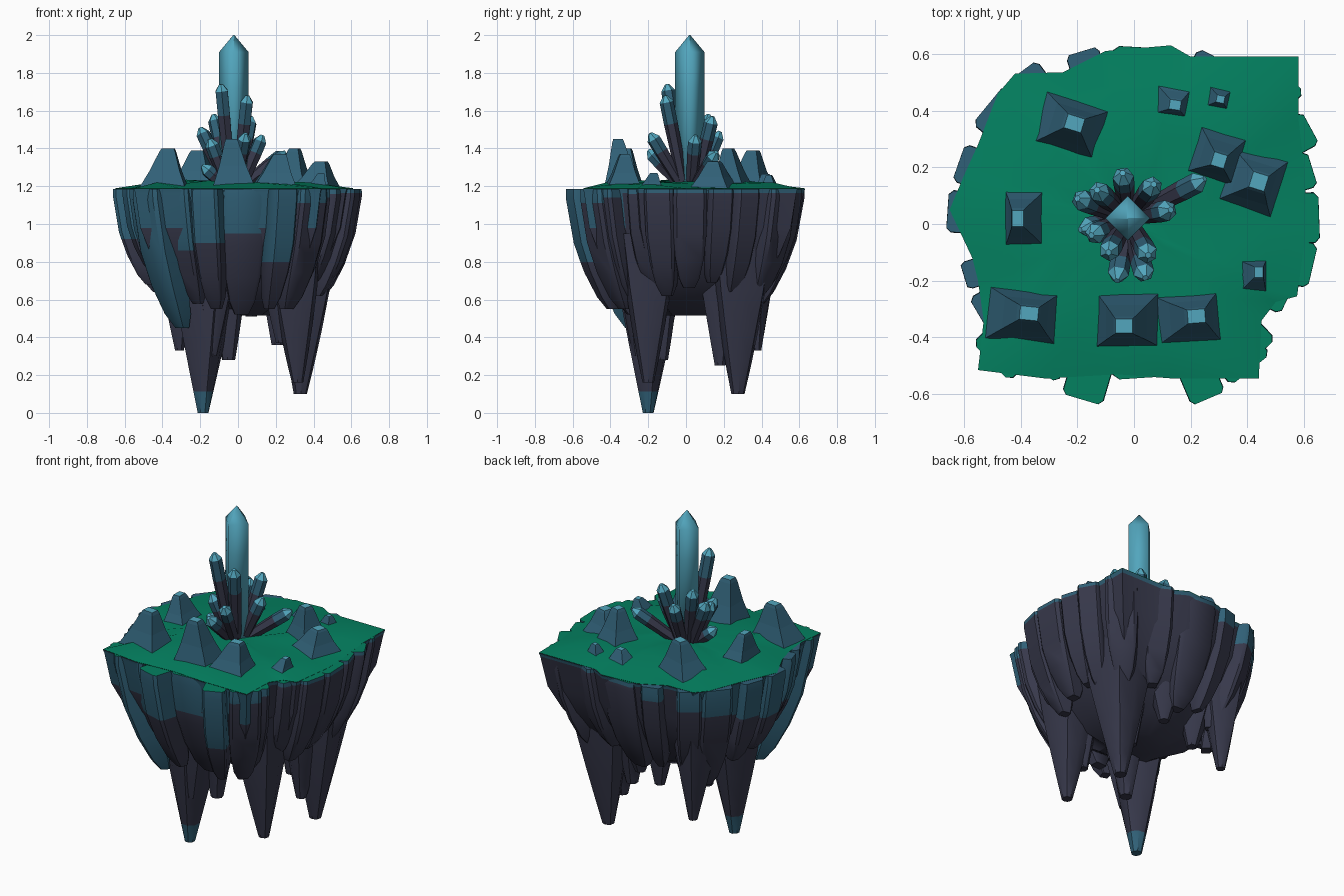
import bpy, bmesh, math, random
from mathutils import Vector

if "Cube" in bpy.data.objects:
    bpy.data.objects.remove(bpy.data.objects["Cube"])

random.seed(4)

def material(name, rgb):
    m = bpy.data.materials.new(name)
    m.diffuse_color = (*rgb, 1)
    m.use_nodes = True
    m.node_tree.nodes["Principled BSDF"].inputs["Base Color"].default_value = m.diffuse_color
    return m

MATS = [material("grass green", (0.001, 0.22, 0.118)),
        material("blue rock", (0.030, 0.118, 0.185)),
        material("dark rock", (0.038, 0.040, 0.07)),
        material("pale crystal", (0.085, 0.38, 0.51))]
GREEN, BLUE, DARK, PALE = range(4)

def loft(name, rings, rule, smooth=35):
    """Skin closed rings of equal length, cap both ends, colour faces by rule(band, centre)."""
    bm = bmesh.new()
    vs = [[bm.verts.new(p) for p in r] for r in rings]
    n = len(rings[0])
    band = {}
    for i in range(len(vs) - 1):
        for j in range(n):
            k = (j + 1) % n
            band[bm.faces.new((vs[i][j], vs[i][k], vs[i + 1][k], vs[i + 1][j]))] = i
    band[bm.faces.new(vs[0])] = -1
    band[bm.faces.new(vs[-1])] = len(vs) - 1
    for f, b in band.items():
        f.material_index = rule(b, f.calc_center_median())
    bmesh.ops.recalc_face_normals(bm, faces=bm.faces[:])
    me = bpy.data.meshes.new(name)
    bm.to_mesh(me)
    bm.free()
    for m in MATS:
        me.materials.append(m)
    if smooth:
        me.polygons.foreach_set("use_smooth", [True] * len(me.polygons))
        me.set_sharp_from_angle(angle=math.radians(smooth))
    ob = bpy.data.objects.new(name, me)
    bpy.context.collection.objects.link(ob)
    return ob

# Island outline, seen from the top
OUT = [(.61, .0), (.575, -.255), (.50, -.275), (.45, -.34), (.44, -.545), (.14, -.545),
       (-.06, -.53), (-.31, -.545), (-.55, -.515), (-.53, -.34), (-.55, -.20), (-.57, -.12),
       (-.65, .05), (-.60, .17), (-.55, .28), (-.48, .46), (-.42, .53), (-.25, .535),
       (-.10, .61), (.13, .63), (.20, .59), (.58, .59), (.58, .37), (.60, .2)]

def outline(s, z, jitter=0):
    return [(x * s, y * s, z + random.uniform(-jitter, jitter)) for x, y in OUT]

# Rock core
def core_colour(b, c):
    if b == 0:
        return BLUE
    return BLUE if b == 1 and (-.4 * c.x - c.y > .15 or c.x < -.35) else DARK

loft("island_core", [outline(s, z) for s, z in
     [(1, 1.185), (.99, 1.165), (.94, .98), (.84, .84), (.71, .71), (.52, .60), (.28, .515)]],
     core_colour)

# Grass surface
loft("grass_top", [outline(.97, 1.17), outline(1, 1.189), outline(.78, 1.208, .015),
     outline(.5, 1.22, .015), outline(.22, 1.222, .006), outline(.03, 1.215)],
     lambda b, c: GREEN, 50)

SECTION = [(1, .8), (.8, 1), (-.8, 1), (-1, .8), (-1, -.8), (-.8, -1), (.8, -1), (1, -.8)]

# Rock columns hanging around the rim: x, y, half width, tip height, height where blue ends
RIM = [(-.16, -.54, .075, .55, .90), (-.29, -.45, .075, .58, .86), (.03, -.46, .11, .52, .95),
       (.23, -.54, .065, .55, .80), (.36, -.45, .09, .55, 1.11), (-.445, -.43, .095, .45, .45),
       (-.475, -.28, .07, .70, .88), (-.52, -.16, .05, .74, .92), (-.575, .04, .075, .68, .92),
       (-.54, .19, .07, .64, .96), (-.45, .37, .09, .50, 1.02), (-.35, .47, .07, .58, 1.06),
       (-.16, .53, .06, .62, 1.10), (.03, .54, .11, .58, 1.16), (.26, .51, .08, .66, 1.165),
       (.48, .47, .09, .62, 1.165), (.55, .30, .065, .62, 1.165), (.55, .17, .065, .69, 1.165),
       (.57, .02, .09, .66, 1.165), (.55, -.13, .08, .62, 1.165), (.385, -.40, .08, .62, 1.14),
       (.47, -.22, .07, .66, 1.16)]

def rim_column(x, y, w, tip, blue):
    d = Vector((x, y)).normalized()
    side = Vector((-d.y, d.x))
    span = 1.186 - tip
    stops = [(0, .97), (.08, 1), (.45, .98), (.7, .84), (.9, .6), (1, .32)]
    blue_t = (1.186 - blue) / span
    if blue_t < .99:                       # extra ring where the colour changes
        for (t0, s0), (t1, s1) in zip(stops, stops[1:]):
            if t0 < blue_t < t1:
                stops.append((blue_t, s0 + (s1 - s0) * (blue_t - t0) / (t1 - t0)))
                break
        stops.sort()
    rings = []
    for t, s in stops:
        z = 1.186 - t * span
        c = Vector((x, y)) - d * .34 * (1.186 - z) ** 1.6
        rings.append([(*(c + d * a * .085 * s + side * b * w * s), z) for a, b in SECTION])
    top_green = y < -.39 or x > .45 or (y > .5 and abs(x) < .1)
    loft("rim_column", rings,
         lambda b, c: (GREEN if top_green else BLUE) if b == -1 else
         (BLUE if c.z > blue - .001 else DARK), 40)

for col in RIM:
    rim_column(*col)

# Long stalactites: top x, y, tip x, y, z, top radius, tip radius
SPIKES = [(-.17, -.19, -.185, -.2, 0, .20, .03), (-.05, -.13, -.05, -.13, .28, .13, .035),
          (-.13, -.25, -.14, -.25, .3, .15, .03), (.36, .29, .33, .275, .10, .19, .035),
          (.30, .2, .30, .18, .25, .15, .03), (.22, .24, .21, .22, .36, .13, .035),
          (.29, -.20, .315, -.2, .16, .17, .03), (.23, -.2, .23, -.17, .37, .14, .03),
          (-.32, .36, -.31, .375, .33, .13, .025), (-.22, .28, -.2, .26, .48, .15, .03),
          (.08, .36, .07, .34, .51, .16, .03)]

for tx, ty, bx, by, bz, r0, r1 in SPIKES:
    rings, spin = [], random.uniform(0, 1)
    for t in (0, .35, .6, .8, .88, 1):
        r = r0 + (r1 - r0) * t ** 1.25
        rings.append([(tx + (bx - tx) * t + r * math.cos(spin + k * math.tau / 8) * (1 + .12 * (-1) ** k * (1 - t)),
                       ty + (by - ty) * t + r * math.sin(spin + k * math.tau / 8) * (1 + .12 * (-1) ** k * (1 - t)),
                       .95 + (bz - .95) * t) for k in range(8)])
    loft("stalactite", rings, lambda b, c: BLUE if c.z < .12 and c.x < 0 else DARK, 40)

# Rock mounds on the grass: centre x, y, half sizes, turn, peak x, y, z
MOUNDS = [(-.225, .34, .11, .09, -.3, -.21, .355, 1.39), (-.38, .02, .07, .10, 0, -.41, .02, 1.36),
          (-.395, -.325, .115, .085, -.1, -.37, -.315, 1.40), (-.02, -.335, .105, .09, 0, -.035, -.36, 1.45),
          (.185, -.335, .11, .085, .08, .22, -.325, 1.37), (.41, -.19, .055, .065, 0, .44, -.17, 1.27),
          (.29, .245, .085, .085, -.3, .30, .225, 1.40), (.41, .15, .10, .10, -.3, .44, .15, 1.33),
          (.13, .435, .07, .06, -.15, .145, .42, 1.265), (.295, .445, .05, .045, -.2, .305, .44, 1.26)]

for cx, cy, hx, hy, turn, px, py, pz in MOUNDS:
    rings = []
    for t, s in [(0, 1.15), (.5, .68), (.93, .36), (1, .28)]:
        ring = []
        for a, b in [(1, 1), (-1, 1), (-1, -1), (1, -1)]:
            u, v = a * hx * s, b * hy * s
            ring.append((cx + (px - cx) * t + u * math.cos(turn) - v * math.sin(turn),
                         cy + (py - cy) * t + u * math.sin(turn) + v * math.cos(turn),
                         1.17 + (pz - 1.17) * t))
        rings.append(ring)
    loft("rock_mound", rings, lambda b, c: PALE if b == 3 else BLUE, 0)

# Crystals: sided shaft from base to tip with a pointed end
def crystal(name, base, tip, r, sides, point, rule, flare=1.0, smooth=0, end=.04):
    base, tip = Vector(base), Vector(tip)
    axis = tip - base
    q = axis.to_track_quat('Z', 'Y')
    shoulder = 1 - point / axis.length
    rings = []
    for t, s in [(0, flare), (shoulder * .75, 1), (shoulder, 1), (1, end)]:
        rings.append([base + axis * t + q @ Vector((r * s * math.cos(k * math.tau / sides),
                      r * s * math.sin(k * math.tau / sides), 0)) for k in range(sides)])
    loft(name, rings, rule, smooth)

crystal("great_crystal", (-.022, .02, 1.17), (-.022, .02, 2.0), .078, 4, .09,
        lambda b, c: PALE, 1, 95)

for x, y, z in [(-.09, -.10, 1.74), (.05, -.11, 1.68), (-.13, .12, 1.58), (-.2, .09, 1.51),
                (.04, -.19, 1.48), (.13, .05, 1.47), (-.06, -.20, 1.39), (-.04, .18, 1.49),
                (.07, .14, 1.57), (-.19, -.02, 1.31), (-.15, -.04, 1.45), (.25, .16, 1.38)]:
    d = Vector((x + .02, y - .02)).normalized() * .035
    crystal("small_crystal", (-.02 + d.x, .02 + d.y, 1.19), (x, y, z), .037, 6, .035,
            lambda b, c: (DARK, BLUE, PALE, PALE)[max(b, 0)], .75, end=.3)
